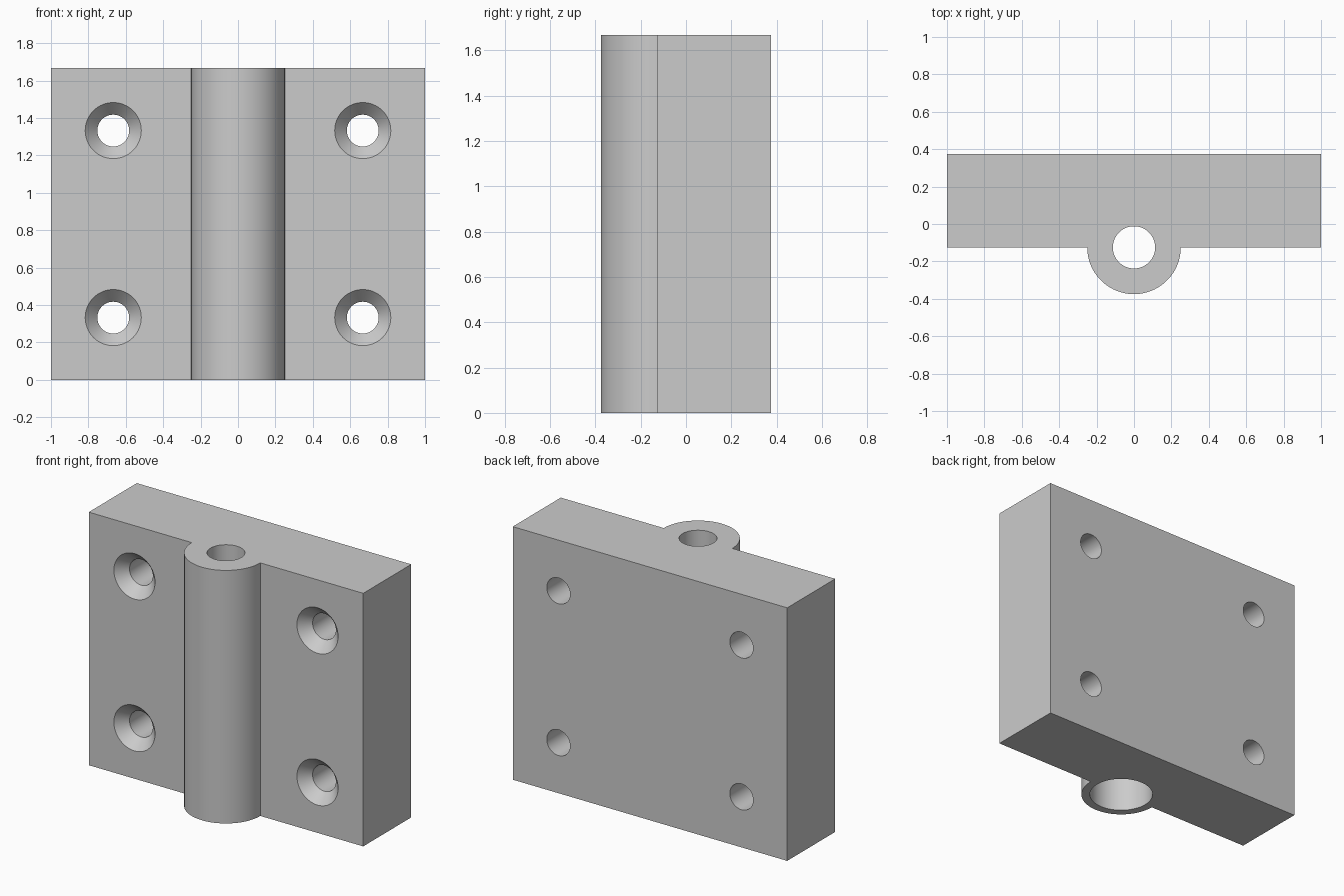
import bpy, bmesh, math
from mathutils import Matrix, Vector

if "Cube" in bpy.data.objects:
    bpy.data.objects.remove(bpy.data.objects["Cube"])

HEIGHT = 1.667
FRONT, BACK = -0.125, 0.375
BARREL_R = 0.25


def finish(bm, name):
    bmesh.ops.recalc_face_normals(bm, faces=bm.faces)
    mesh = bpy.data.meshes.new(name)
    bm.to_mesh(mesh)
    bm.free()
    obj = bpy.data.objects.new(name, mesh)
    bpy.context.collection.objects.link(obj)
    return obj


def turned_cutter(name, profile, matrix, sides=64):
    """Solid of revolution from (radius, distance along axis) pairs."""
    bm = bmesh.new()
    rings = [[bm.verts.new(matrix @ Vector((r * math.cos(a), r * math.sin(a), t)))
              for a in (2 * math.pi * i / sides for i in range(sides))]
             for r, t in profile]
    for low, high in zip(rings, rings[1:]):
        for i in range(sides):
            j = (i + 1) % sides
            bm.faces.new((low[i], low[j], high[j], high[i]))
    bm.faces.new(rings[0])
    bm.faces.new(rings[-1])
    obj = finish(bm, name)
    obj.hide_render = True
    return obj


# Hinge body: plate outline with a half-round barrel on the front, extruded upward
outline = [(1, FRONT), (1, BACK), (-1, BACK), (-1, FRONT)]
outline += [(BARREL_R * math.cos(a), FRONT + BARREL_R * math.sin(a))
            for a in (math.pi + math.pi * i / 48 for i in range(49))]
bm = bmesh.new()
base = bm.faces.new([bm.verts.new((x, y, 0)) for x, y in outline])
top = bmesh.ops.extrude_face_region(bm, geom=[base])["geom"]
bmesh.ops.translate(bm, vec=(0, 0, HEIGHT),
                    verts=[v for v in top if isinstance(v, bmesh.types.BMVert)])
body = finish(bm, "hinge_body")

# Pin bore: wide from below, narrow through the top
cutters = [turned_cutter("pin_bore_cutter",
                         [(0.197, -0.1), (0.197, 0.9), (0.113, 0.9), (0.113, HEIGHT + 0.1)],
                         Matrix.Translation((0, FRONT, 0)))]

# Four countersunk screw holes, running from front to back
sink = 0.07
screw_profile = [(0.15, -0.05), (0.15, 0), (0.085, sink), (0.085, BACK - FRONT + 0.1)]
for x in (-0.667, 0.667):
    for z in (0.333, 1.333):
        place = Matrix.Translation((x, FRONT, z)) @ Matrix.Rotation(-math.pi / 2, 4, 'X')
        cutters.append(turned_cutter("screw_hole_cutter", screw_profile, place))

# Cut the holes, then discard the cutters
bpy.context.view_layer.objects.active = body
body.select_set(True)
for cutter in cutters:
    mod = body.modifiers.new("hole", 'BOOLEAN')
    mod.operation = 'DIFFERENCE'
    mod.solver = 'EXACT'
    mod.object = cutter
    bpy.ops.object.modifier_apply(modifier=mod.name)
    bpy.data.objects.remove(cutter)

bpy.ops.object.shade_smooth_by_angle(angle=math.radians(30))
